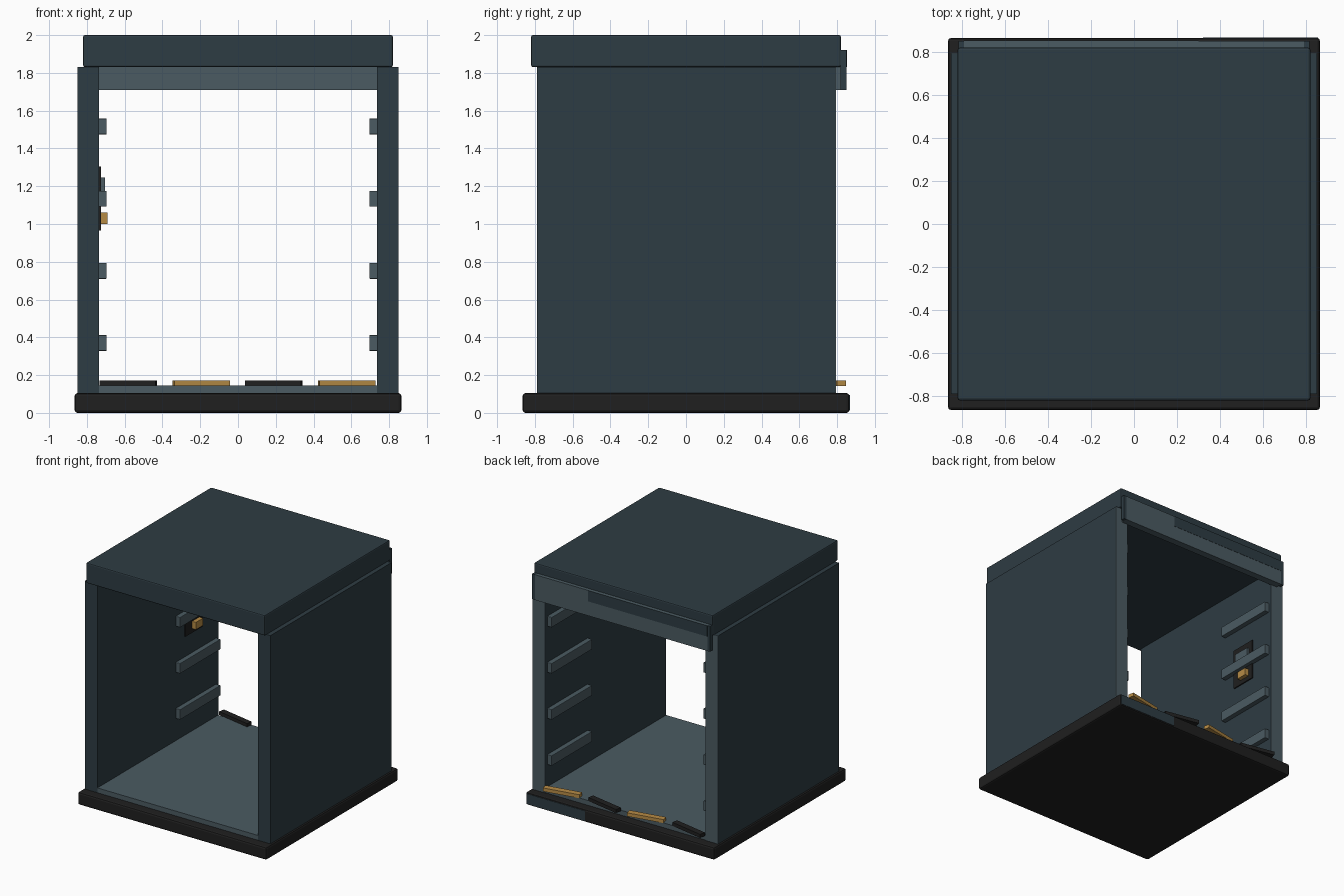
import bpy
import math

cube = bpy.data.objects.get("Cube")
if cube:
    bpy.data.objects.remove(cube, do_unlink=True)


def material(name, rgb):
    m = bpy.data.materials.new(name)
    m.use_nodes = True
    colour = (*rgb, 1)
    m.diffuse_color = colour
    m.node_tree.nodes["Principled BSDF"].inputs["Base Color"].default_value = colour
    return m


TEAL = material("dark teal", (0.027, 0.045, 0.056))
GREY = material("slate grey", (0.07, 0.104, 0.122))
BLACK = material("black", (0.014, 0.014, 0.014))
AMBER = material("amber", (0.47, 0.26, 0.06))


def box(name, xs, ys, zs, mat, bevel=0, turn=0):
    """Box spanning the given ranges, optionally bevelled and turned about z."""
    spans = (xs, ys, zs)
    bpy.ops.mesh.primitive_cube_add(size=1, location=[sum(s) / 2 for s in spans])
    ob = bpy.context.object
    ob.name = name
    ob.scale = [abs(s[1] - s[0]) for s in spans]
    bpy.ops.object.transform_apply(location=False, rotation=False, scale=True)
    ob.rotation_euler.z = math.radians(turn)
    ob.data.materials.append(mat)
    if bevel:
        mod = ob.modifiers.new("edge_bevel", "BEVEL")
        mod.width = bevel
        mod.segments = 2
    return ob


# Base, floor and roof
box("base", (-0.865, 0.865), (-0.865, 0.865), (0, 0.105), BLACK, 0.015)
box("floor", (-0.735, 0.735), (-0.79, 0.79), (0.1, 0.145), GREY)
box("roof", (-0.82, 0.82), (-0.82, 0.82), (1.83, 2), TEAL, 0.01)

# Walls, back edge trims, shelf rails and header ends on both sides
for side, s in (("left", 1), ("right", -1)):
    box(side + "_wall", (0.735 * s, 0.85 * s), (-0.79, 0.79), (0.1, 1.83), TEAL)
    box(side + "_back_trim", (0.735 * s, 0.85 * s), (0.79, 0.795), (0.105, 1.83), GREY)
    box(side + "_header_end", (0.79 * s, 0.815 * s), (0.818, 0.85), (1.71, 1.92), TEAL)
    for i in range(4):
        z = 0.37 + 0.382 * i
        box(f"{side}_rail_{i + 1}", (0.695 * s, 0.74 * s), (0.235, 0.765),
            (z - 0.042, z + 0.042), GREY, 0.004)

# Header across the back opening
box("header", (-0.79, 0.79), (0.79, 0.85), (1.71, 1.92), GREY)
box("header_plate", (-0.79, 0.3), (0.849, 0.852), (1.83, 1.92), TEAL)
box("base_plate", (0.32, 0.855), (0.862, 0.867), (0.012, 0.095), TEAL)

# Control panel on the right inner wall
box("panel_plate", (-0.74, -0.725), (0.35, 0.575), (0.965, 1.305), BLACK)
box("panel_screen", (-0.73, -0.705), (0.39, 0.535), (1.16, 1.245), GREY)
box("panel_button", (-0.73, -0.69), (0.435, 0.53), (1.0, 1.06), AMBER)

# Alternating warning strips along the back sill
for i in range(4):
    x = -0.58 + 0.385 * i
    amber = i % 2 == 1
    box(f"warning_strip_{i + 1}", (x - 0.15, x + 0.15), (0.77, 0.82), (0.143, 0.172),
        AMBER if amber else BLACK, turn=11 if amber else -11)
